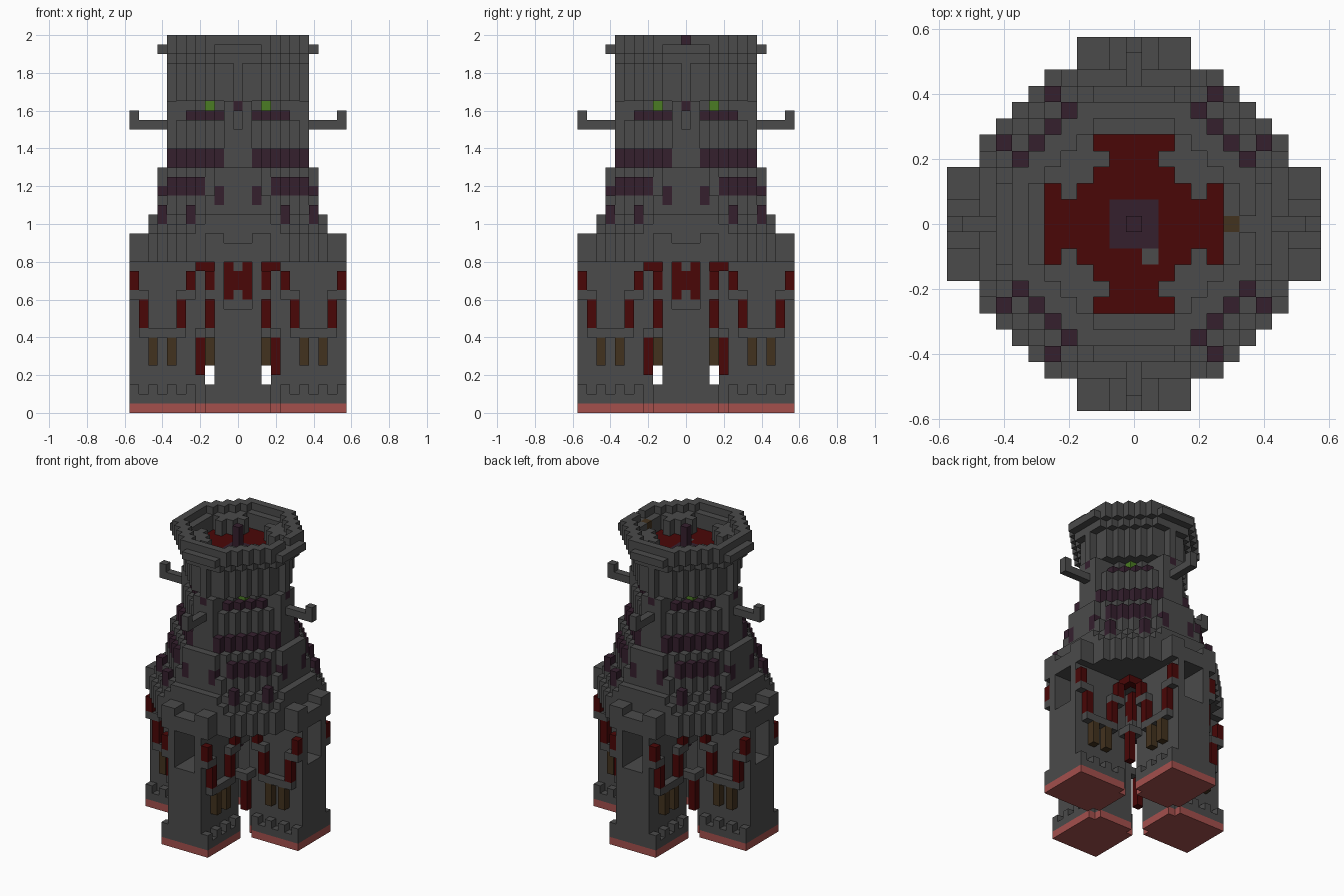
import bpy
import bmesh

CELL = 0.05
HALF = 11

old = bpy.data.objects.get("Cube")
if old:
    bpy.data.objects.remove(old, do_unlink=True)

COLOURS = {
    "stone_grey": (0.07, 0.07, 0.07),
    "dark_red": (0.068, 0.002, 0.002),
    "dark_purple": (0.035, 0.014, 0.027),
    "bronze_brown": (0.055, 0.032, 0.013),
    "eye_green": (0.07, 0.2, 0.017),
    "sole_pink": (0.37, 0.08, 0.073),
}
GREY, RED, PURPLE, BROWN, GREEN, PINK = COLOURS
materials = {}
for name, rgb in COLOURS.items():
    mat = bpy.data.materials.new(name)
    mat.use_nodes = True
    mat.diffuse_color = (*rgb, 1)
    mat.node_tree.nodes["Principled BSDF"].inputs["Base Color"].default_value = (*rgb, 1)
    materials[name] = mat

cells = {}  # (x, y, z) -> (part, colour)


def matching(low, high, rule):
    """Cells in a height range; r is the larger and t the smaller distance from the axes."""
    for x in range(-HALF, HALF + 1):
        for y in range(-HALF, HALF + 1):
            r, t = max(abs(x), abs(y)), min(abs(x), abs(y))
            if rule(r, t):
                for z in range(low, high + 1):
                    yield x, y, z


def fill(part, colour, low, high, rule):
    for cell in matching(low, high, rule):
        cells[cell] = (part, colour)


def carve(low, high, rule):
    for cell in matching(low, high, rule):
        cells.pop(cell, None)


def octagon(a, b):
    return lambda r, t: r <= a and r + t <= b


def foot(r, t):
    return (r >= 5 and t <= 3) or (r == 4 and t <= 2)


def platform(r, t):
    return (r <= 9 and r + t <= 14) or t <= 3


def basin(r, t):
    return r <= 5 and (r + t <= 5 or t <= 1 or (r == 5 and t == 2))


# Four feet with soles and a row of small posts
fill("soles", PINK, 0, 0, foot)
fill("feet", GREY, 1, 1, foot)
fill("feet", GREY, 2, 2, lambda r, t: r >= 4 and t <= 2)
fill("feet", GREY, 2, 2, lambda r, t: t == 3 and r >= 5 and r % 2 == 1)

# Legs around an open chamber, each with a tunnel window in its end
fill("legs", GREY, 3, 15, lambda r, t: r >= 4 and t <= 2)
carve(11, 15, lambda r, t: t <= 1)

# Hanging lantern in the chamber
fill("lantern", GREY, 11, 11, lambda r, t: r <= 1)
fill("lantern", GREY, 12, 15, lambda r, t: r == 1 and t == 0)
fill("lantern", RED, 12, 15, lambda r, t: r == 1 and t == 1)
fill("lantern", RED, 13, 14, lambda r, t: r == 1 and t == 0)
fill("lantern", PURPLE, 10, 15, lambda r, t: r == 0)

# Stepped tracery on the leg sides
fill("leg_tracery", BROWN, 5, 7, lambda r, t: t == 3 and r in (7, 9))
fill("leg_tracery", GREY, 8, 8, lambda r, t: t == 3 and 6 <= r <= 10)
fill("leg_tracery", RED, 9, 11, lambda r, t: t == 3 and r in (6, 10))
fill("leg_tracery", GREY, 12, 12, lambda r, t: t == 3 and r in (5, 6, 10, 11))
fill("leg_tracery", RED, 13, 14, lambda r, t: t == 3 and r in (5, 11))
fill("corner_pendants", RED, 4, 7, lambda r, t: r == 4 and t == 4)
fill("corner_pendants", GREY, 8, 8, lambda r, t: r == 4 and t >= 3)
fill("corner_pendants", RED, 15, 15, lambda r, t: r == 4 and t >= 3)

# Platform with a low parapet and posts at its corners
fill("platform", GREY, 16, 17, platform)
fill("parapet", GREY, 18, 18, lambda r, t: platform(r, t) and (
    (r >= 10 and t >= 2) or (r <= 9 and r + t >= 13)))

# Tapering tower, listed as lowest layer, highest layer, width, diagonal reach
TIERS = [(18, 18, 9, 12), (19, 19, 9, 13), (20, 20, 8, 12), (21, 22, 8, 11),
         (23, 24, 7, 11), (25, 25, 7, 10), (26, 27, 7, 9), (28, 30, 7, 8),
         (31, 31, 6, 7), (32, 32, 5, 6), (33, 33, 6, 8), (34, 35, 6, 8),
         (36, 36, 7, 8)]
for low, high, a, b in TIERS:
    fill("tower", GREY, low, high, octagon(a, b))
fill("tower", GREY, 20, 20, lambda r, t: r == 9 and t <= 3)
fill("tower", GREY, 21, 25, lambda r, t: r == 8 and t <= 2)

# Pilasters on the four sides, recessed beside a central ridge
fill("pilasters", GREY, 26, 38, lambda r, t: r <= 7 and t <= 1)
carve(33, 36, lambda r, t: r == 7 and t >= 1)
fill("pilasters", PURPLE, 32, 32, lambda r, t: r == 7 and t == 0)

# Purple bands and studs; the diagonal band is open to the sky
carve(25, 25, lambda r, t: r + t >= 11)
fill("bands", PURPLE, 20, 21, lambda r, t: r == 8 and t == 5)
fill("bands", PURPLE, 22, 23, lambda r, t: r == 8 and t == 2)
fill("bands", PURPLE, 23, 24, lambda r, t: r + t == 11 and t >= 4)
fill("bands", PURPLE, 26, 27, lambda r, t: r + t == 9 and t >= 2)
fill("bands", PURPLE, 31, 31, lambda r, t: r + t == 7 and t >= 2)
fill("eyes", GREEN, 32, 32, lambda r, t: r == 3 and t == 3)

# Side hooks with upturned tips
fill("hooks", GREY, 30, 30, lambda r, t: r >= 8 and t == 0)
fill("hooks", GREY, 31, 31, lambda r, t: r == 11 and t == 0)

# Flared rim around a hollow red basin with a central post
fill("rim", GREY, 37, 37, octagon(7, 9))
fill("rim", GREY, 38, 38, lambda r, t: (r <= 7 and r + t <= 10) or (r == 8 and t <= 2))
fill("rim", GREY, 39, 39, lambda r, t: r <= 7 and r + t <= 10 and (r == 7 or r + t >= 9))
carve(37, 39, basin)
fill("basin_floor", RED, 36, 36, basin)
fill("basin_floor", PURPLE, 36, 36, lambda r, t: r <= 1)
fill("basin_post", PURPLE, 37, 39, lambda r, t: r == 0)
cells[(1, -2, 36)] = ("basin_floor", GREY)
del cells[(7, 0, 39)]
cells[(6, 0, 38)] = ("rim", BROWN)

# Outer faces of a cell: direction and its four corners
SIDES = []
for axis in range(3):
    for sign in (1, -1):
        normal = [0, 0, 0]
        normal[axis] = sign
        corners = []
        for u, v in ((-1, -1), (1, -1), (1, 1), (-1, 1))[::sign]:
            corner = [0, 0, 0]
            corner[axis] = sign
            corner[(axis + 1) % 3] = u
            corner[(axis + 2) % 3] = v
            corners.append(corner)
        SIDES.append((normal, corners))


def build(part):
    """Make one object from the exposed faces of a part's cells."""
    own = {c: colour for c, (p, colour) in cells.items() if p == part}
    used = sorted(set(own.values()))
    bm = bmesh.new()
    verts = {}
    for (x, y, z), colour in own.items():
        for (nx, ny, nz), corners in SIDES:
            if (x + nx, y + ny, z + nz) in cells:
                continue
            loop = []
            for cx, cy, cz in corners:
                key = (2 * x + cx, 2 * y + cy, 2 * z + 1 + cz)
                if key not in verts:
                    verts[key] = bm.verts.new([k * CELL / 2 for k in key])
                loop.append(verts[key])
            bm.faces.new(loop).material_index = used.index(colour)
    mesh = bpy.data.meshes.new(part)
    bm.to_mesh(mesh)
    bm.free()
    for colour in used:
        mesh.materials.append(materials[colour])
    bpy.context.collection.objects.link(bpy.data.objects.new(part, mesh))


for part in sorted({p for p, _ in cells.values()}):
    build(part)
